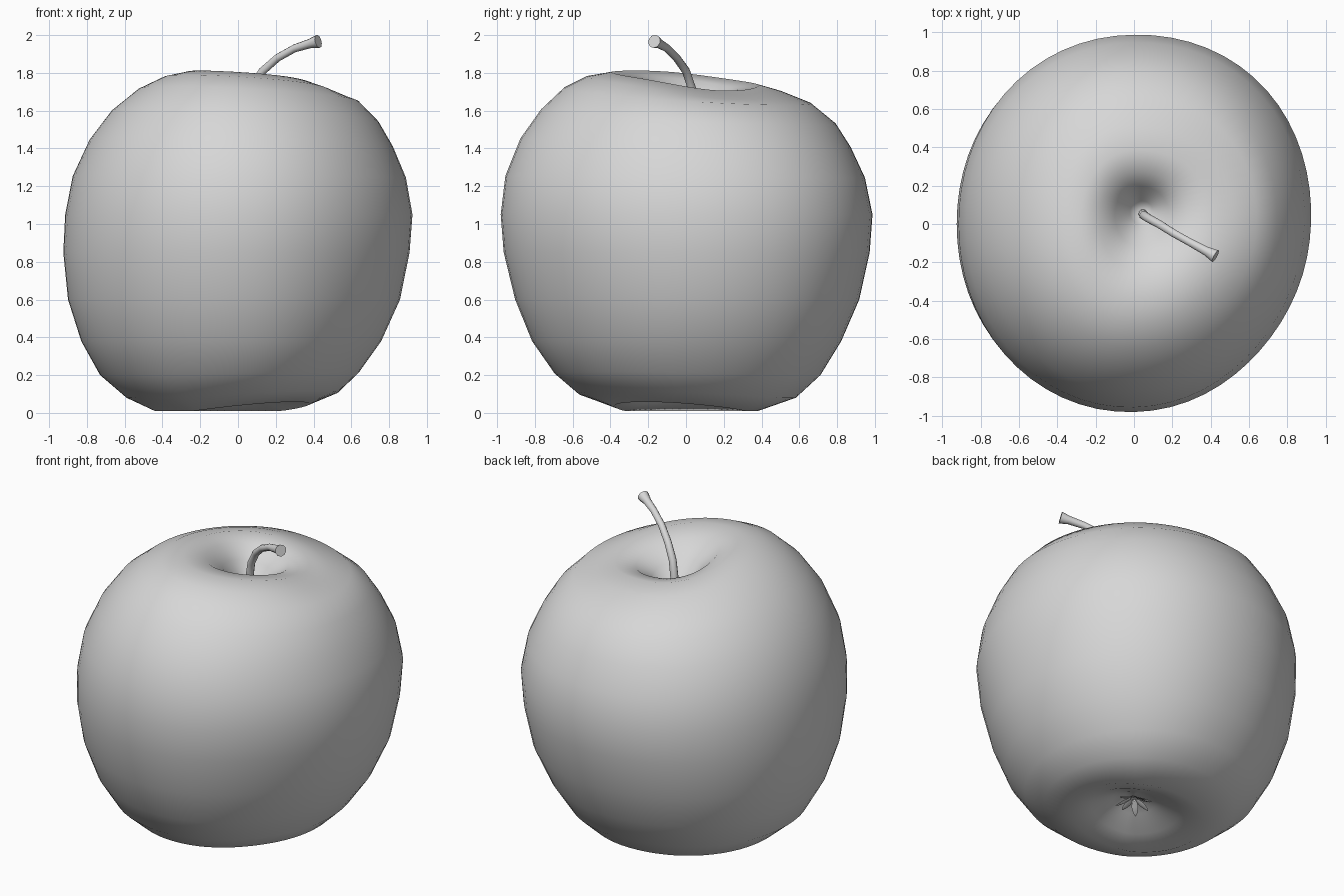
import bpy, bmesh
from math import sin, cos, pi, exp
from mathutils import Vector

cube = bpy.data.objects.get("Cube")
if cube:
    bpy.data.objects.remove(cube)

grey = bpy.data.materials.new("plain grey")
grey.use_nodes = True
grey.diffuse_color = (0.68, 0.68, 0.68, 1)
grey.node_tree.nodes["Principled BSDF"].inputs["Base Color"].default_value = grey.diffuse_color


def loft(name, rings, start, end, sharp=False):
    """Skin a list of point rings and close both ends with a fan."""
    bm = bmesh.new()
    loops = [[bm.verts.new(p) for p in ring] for ring in rings]
    n = len(loops[0])
    for a, b in zip(loops, loops[1:]):
        for i in range(n):
            j = (i + 1) % n
            bm.faces.new((a[i], a[j], b[j], b[i]))
    for loop, tip in ((loops[0], start), (loops[-1], end)):
        pole = bm.verts.new(tip)
        for i in range(n):
            bm.faces.new((loop[i], loop[(i + 1) % n], pole))
    bmesh.ops.recalc_face_normals(bm, faces=bm.faces)
    for f in bm.faces:
        f.smooth = True
    mesh = bpy.data.meshes.new(name)
    bm.to_mesh(mesh)
    bm.free()
    mesh.materials.append(grey)
    obj = bpy.data.objects.new(name, mesh)
    bpy.context.collection.objects.link(obj)
    if sharp:
        bpy.context.view_layer.objects.active = obj
        obj.select_set(True)
        bpy.ops.object.shade_smooth_by_angle(angle=.9)
        obj.select_set(False)


# Body: height, then reach to -x, +x, -y and +y for each ring
levels = [
    (.145, .05, .05, .05, .05), (.11, .13, .13, .13, .13), (.05, .27, .25, .26, .26),
    (.01, .44, .38, .38, .38), (.08, .59, .53, .57, .58), (.20, .73, .64, .70, .71),
    (.38, .83, .76, .82, .82), (.60, .90, .86, .91, .915), (.85, .925, .91, .97, .97),
    (1.05, .915, .925, .985, .985), (1.25, .875, .89, .96, .945), (1.43, .785, .82, .88, .87),
    (1.57, .67, .745, .77, .79), (1.68, .53, .64, .65, .66), (1.74, .4, .52, .53, .51),
    (1.77, .29, .40, .41, .37), (1.74, .2, .26, .27, .24), (1.66, .13, .15, .16, .15),
    (1.54, .06, .06, .06, .06),
]
SEGMENTS = 64
RIM = 15
hollow = Vector((0.04, 0.06))


def body_ring(k):
    z, left, right, front, back = levels[k]
    tilt = min(1, max(0, (z - 1.2) / .4))
    inner = max(0, (k - RIM + 1) / 4)     # slide the stem hollow off centre
    lower = exp(-((z - .5) / .4) ** 2)
    base = max(0, 1 - z / .3)
    ring = []
    for i in range(SEGMENTS):
        a = 2 * pi * i / SEGMENTS
        c, s = cos(a), sin(a)
        r = (abs(c / (right if c > 0 else left)) ** 2.06
             + abs(s / (back if s > 0 else front)) ** 2.06) ** (-1 / 2.06)
        # flatter cheek at the front left, fuller one at the back left
        r *= 1 - (.03 + .02 * lower) * max(0, cos(a + pi / 4)) ** 6
        r *= 1 + .02 * max(0, cos(a - pi / 4)) ** 6
        dz = -tilt * (.04 * s + .03 * c) * (1 - .6 * inner)
        dz += .05 * base * max(0, cos(a + pi / 5))
        if k >= RIM - 1:                  # low saddle in the rim beside the stem
            dz -= .035 * (1 - inner) * max(0, cos(a - .4)) ** 4
        ring.append((r * c + hollow.x * inner, r * s + hollow.y * inner, z + dz))
    return ring


loft("fruit_body", [body_ring(k) for k in range(len(levels))],
     (0, 0, .15), (hollow.x, hollow.y, 1.48))

# Stem: a bent tapered tube with a flared cut end
path = [Vector(p) for p in ((.045, .055, 1.45), (.052, .045, 1.62), (.075, .03, 1.72),
                            (.13, 0, 1.81), (.21, -.05, 1.88), (.3, -.1, 1.93),
                            (.38, -.143, 1.955), (.425, -.168, 1.967))]
widths = (.024, .024, .023, .022, .021, .021, .025, .036)
rings = []
for k, p in enumerate(path):
    along = (path[min(k + 1, len(path) - 1)] - path[max(k - 1, 0)]).normalized()
    side = along.cross(Vector((.5, .87, 0))).normalized()
    up = side.cross(along)
    rings.append([p + widths[k] * (side * cos(i * pi / 5) + up * sin(i * pi / 5))
                  for i in range(10)])
loft("stem", rings, path[0], path[-1], sharp=True)

# Dried blossom: a ring of thin pointed leaves in the lower hollow
for i in range(8):
    a = 2 * pi * i / 8
    out, side = Vector((cos(a), sin(a), 0)), Vector((-sin(a), cos(a), 0))
    down = Vector((0, 0, -1))
    root = out * .02 + Vector((0, 0, .14))
    reach = out * .09 + down * (.03 + .015 * (i % 3))
    rings = []
    for t, w in ((0, .012), (.4, .02), (.8, .012)):
        mid = root + reach * t
        rings.append([mid - side * w, mid + down * .006, mid + side * w, mid - down * .004])
    loft("blossom_leaf_%d" % (i + 1), rings, root, root + reach, sharp=True)
